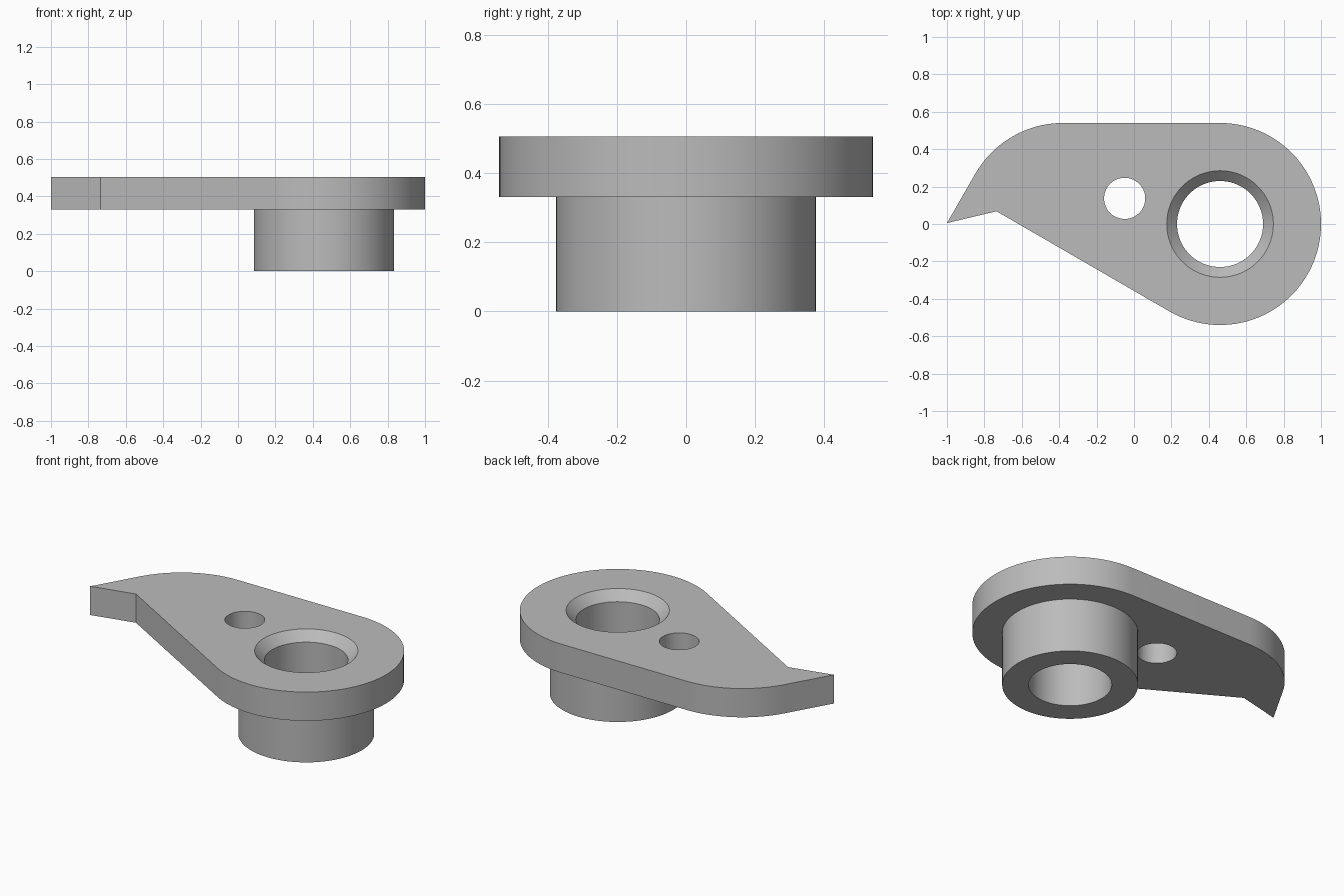
import bpy, bmesh
from math import cos, sin, radians, tau

if "Cube" in bpy.data.objects:
    bpy.data.objects.remove(bpy.data.objects["Cube"])

BOTTOM, TOP = 0.33, 0.505      # plate heights
HUB_X, ROUND = 0.46, 0.54      # hub centre and plate end radius
BORE, RIM = 0.23, 0.285        # bore and countersink radii

grey = bpy.data.materials.new("grey_metal")
grey.use_nodes = True
grey.diffuse_color = (0.5, 0.5, 0.5, 1)
grey.node_tree.nodes["Principled BSDF"].inputs["Base Color"].default_value = grey.diffuse_color


def arc(cx, cy, r, start, end, steps):
    """Points along an arc, angles in degrees."""
    angles = [radians(start + (end - start) * i / steps) for i in range(steps + 1)]
    return [(cx + r * cos(a), cy + r * sin(a)) for a in angles]


def make_object(name, bm):
    bmesh.ops.recalc_face_normals(bm, faces=bm.faces)
    mesh = bpy.data.meshes.new(name)
    bm.to_mesh(mesh)
    bm.free()
    mesh.materials.append(grey)
    obj = bpy.data.objects.new(name, mesh)
    bpy.context.collection.objects.link(obj)
    return obj


def prism(name, outline, z0, z1):
    """Extrude a flat outline upward."""
    bm = bmesh.new()
    face = bm.faces.new([bm.verts.new((x, y, z0)) for x, y in outline])
    side = bmesh.ops.extrude_face_region(bm, geom=[face])["geom"]
    top = [v for v in side if isinstance(v, bmesh.types.BMVert)]
    bmesh.ops.translate(bm, verts=top, vec=(0, 0, z1 - z0))
    return make_object(name, bm)


def turned(name, cx, cy, profile, steps=96):
    """Solid of stacked rings given as (radius, z)."""
    bm = bmesh.new()
    rings = [[bm.verts.new((cx + r * cos(tau * i / steps), cy + r * sin(tau * i / steps), z))
              for i in range(steps)] for r, z in profile]
    for low, high in zip(rings, rings[1:]):
        for i in range(steps):
            j = (i + 1) % steps
            bm.faces.new((low[i], low[j], high[j], high[i]))
    bm.faces.new(rings[0])
    bm.faces.new(rings[-1])
    return make_object(name, bm)


def combine(target, tool, operation):
    """Apply a boolean and discard its tool."""
    tool.hide_render = True
    mod = target.modifiers.new(operation.lower(), "BOOLEAN")
    mod.operation, mod.object, mod.solver = operation, tool, "EXACT"
    bpy.ops.object.select_all(action="DESELECT")
    target.select_set(True)
    bpy.context.view_layer.objects.active = target
    bpy.ops.object.modifier_apply(modifier=mod.name)
    bpy.data.objects.remove(tool)


# Pointed plate: round end, straight back edge, curved shoulder, hooked tip
outline = arc(HUB_X, 0, ROUND, -120, 90, 64) + arc(-0.38, 0, ROUND, 90, 150, 20)
outline += [(-1, 0.005), (-0.735, 0.068)]
plate = prism("pawl_plate_with_hub", outline, BOTTOM, TOP)

# Round hub below the plate
combine(plate, turned("hub", HUB_X, 0, [(0.375, 0), (0.375, 0.4)]), "UNION")

# Through bore with a countersunk top
depth = RIM - BORE
bore = turned("bore_cutter", HUB_X, 0,
              [(BORE, -0.1), (BORE, TOP - depth), (RIM, TOP), (RIM + 0.05, TOP + 0.05)])
combine(plate, bore, "DIFFERENCE")

# Small pin hole
pin = turned("pin_cutter", -0.05, 0.137, [(0.11, 0.2), (0.11, 0.7)], 64)
combine(plate, pin, "DIFFERENCE")

bpy.ops.object.shade_smooth_by_angle(angle=radians(25))
